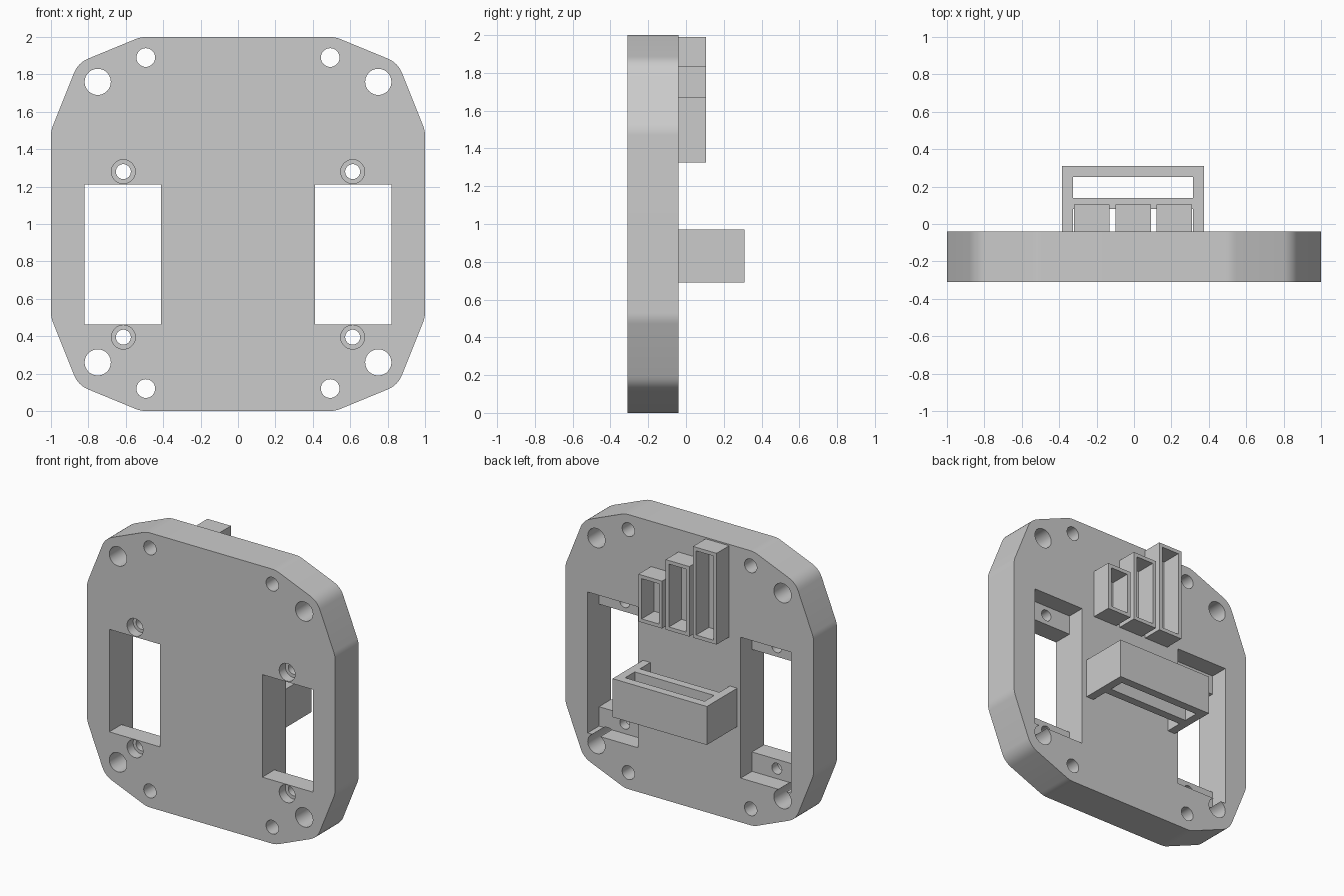
import bpy
import bmesh
from mathutils import Vector

cube = bpy.data.objects.get("Cube")
if cube:
    bpy.data.objects.remove(cube, do_unlink=True)

FRONT, BACK, LEDGE = -0.31, -0.04, -0.17
MID_X = -0.005

grey = bpy.data.materials.new("plain grey")
grey.use_nodes = True
colour = (0.6, 0.6, 0.6, 1)
grey.diffuse_color = colour
grey.node_tree.nodes["Principled BSDF"].inputs["Base Color"].default_value = colour


def finish(name, bm):
    bmesh.ops.recalc_face_normals(bm, faces=bm.faces)
    mesh = bpy.data.meshes.new(name)
    bm.to_mesh(mesh)
    bm.free()
    mesh.materials.append(grey)
    obj = bpy.data.objects.new(name, mesh)
    bpy.context.collection.objects.link(obj)
    return obj


def extrude(name, outline, axis, start, end):
    """Extrude a closed outline along y (outline in x, z) or z (outline in x, y)."""
    bm = bmesh.new()
    place = (lambda a, b: (a, start, b)) if axis == "y" else (lambda a, b: (a, b, start))
    face = bm.faces.new([bm.verts.new(place(a, b)) for a, b in outline])
    move = Vector((0, end - start, 0)) if axis == "y" else Vector((0, 0, end - start))
    new = bmesh.ops.extrude_face_region(bm, geom=[face])["geom"]
    bmesh.ops.translate(bm, vec=move, verts=[v for v in new if isinstance(v, bmesh.types.BMVert)])
    return finish(name, bm)


def rect(x0, x1, b0, b1):
    return [(x0, b0), (x1, b0), (x1, b1), (x0, b1)]


def circle(x, z, r, sides=40):
    bm = bmesh.new()
    ring = bmesh.ops.create_circle(bm, segments=sides, radius=r)["verts"]
    points = [(x + v.co.x, z + v.co.y) for v in ring]
    bm.free()
    return points


def rounded(corners, steps=6):
    """Round each (x, z, size) corner with a short curve."""
    points = []
    for i, (x, z, size) in enumerate(corners):
        p = Vector((x, z))
        ends = [Vector(corners[j][:2]) for j in (i - 1, (i + 1) % len(corners))]
        a, b = [p + (e - p).normalized() * size for e in ends]
        for s in range(steps + 1):
            t = s / steps
            points.append(tuple(a * (1 - t) ** 2 + p * 2 * t * (1 - t) + b * t * t))
    return points


def cut(target, cutters):
    bpy.context.view_layer.objects.active = target
    for cutter in cutters:
        mod = target.modifiers.new("cut", "BOOLEAN")
        mod.operation = "DIFFERENCE"
        mod.solver = "EXACT"
        mod.object = cutter
        bpy.ops.object.modifier_apply(modifier=mod.name)
        bpy.data.objects.remove(cutter, do_unlink=True)


# Main plate with softened octagonal outline
quarter = [(1, 0.5, 0.03), (0.855, 0.862, 0.06), (0.52, 1, 0.03)]
upper = quarter + [(-x, z, s) for x, z, s in reversed(quarter)]
corners = upper + [(x, -z, s) for x, z, s in
                   [(-a, b, c) for a, b, c in quarter] + list(reversed(quarter))]
plate = extrude("plate", [(x, z + 1) for x, z in rounded(corners)], "y", FRONT, BACK)

# Windows with stepped pockets, screw holes and mounting holes
cutters = []
for side in (-1, 1):
    x0, x1 = sorted((side * 0.413, side * 0.82))
    cutters.append(extrude("window_cutter", rect(x0, x1, 0.463, 1.21), "y", -0.5, 0.2))
    cutters.append(extrude("pocket_cutter", rect(x0, x1, 0.322, 1.348), "y", LEDGE, 0.2))
    for z in (0.395, 1.28):
        x = side * 0.613
        cutters.append(extrude("screw_cutter", circle(x, z, 0.04), "y", -0.5, -0.1))
        cutters.append(extrude("counterbore_cutter", circle(x, z, 0.064), "y", -0.5, -0.24))
    for end in (-1, 1):
        cutters.append(extrude("corner_cutter", circle(side * 0.75, 1.01 + end * 0.75, 0.07),
                               "y", -0.5, 0.2))
        cutters.append(extrude("edge_cutter", circle(side * 0.493, 1.005 + end * 0.885, 0.05),
                               "y", -0.5, 0.2))
cut(plate, cutters)

# Three open boxes of stepped height on the back
names = ("tall_box", "middle_box", "short_box")
for i, (name, top) in enumerate(zip(names, (1.99, 1.835, 1.67))):
    x, half, wall = MID_X + (i - 1) * 0.22, 0.095, 0.026
    box = extrude(name, rect(x - half, x + half, 1.325, top), "y", BACK, 0.105)
    cut(box, [extrude("box_cutter", rect(x - half + wall, x + half - wall,
                                         1.325 + wall, top - wall), "y", BACK - 0.1, 0.3)])

# Slotted bracket standing off the back
bracket = extrude("bracket", rect(MID_X - 0.38, MID_X + 0.38, BACK, 0.31), "z", 0.69, 0.97)
cut(bracket, [extrude("slot_cutter", rect(MID_X - 0.32, MID_X + 0.32, y0, y1), "z", 0.5, 1.2)
              for y0, y1 in ((0.14, 0.25), (-0.2, 0.08))])

# Smooth rounded walls, keep edges crisp
bpy.ops.object.select_all(action="DESELECT")
plate.select_set(True)
bpy.context.view_layer.objects.active = plate
bpy.ops.object.shade_smooth_by_angle(angle=0.5)
